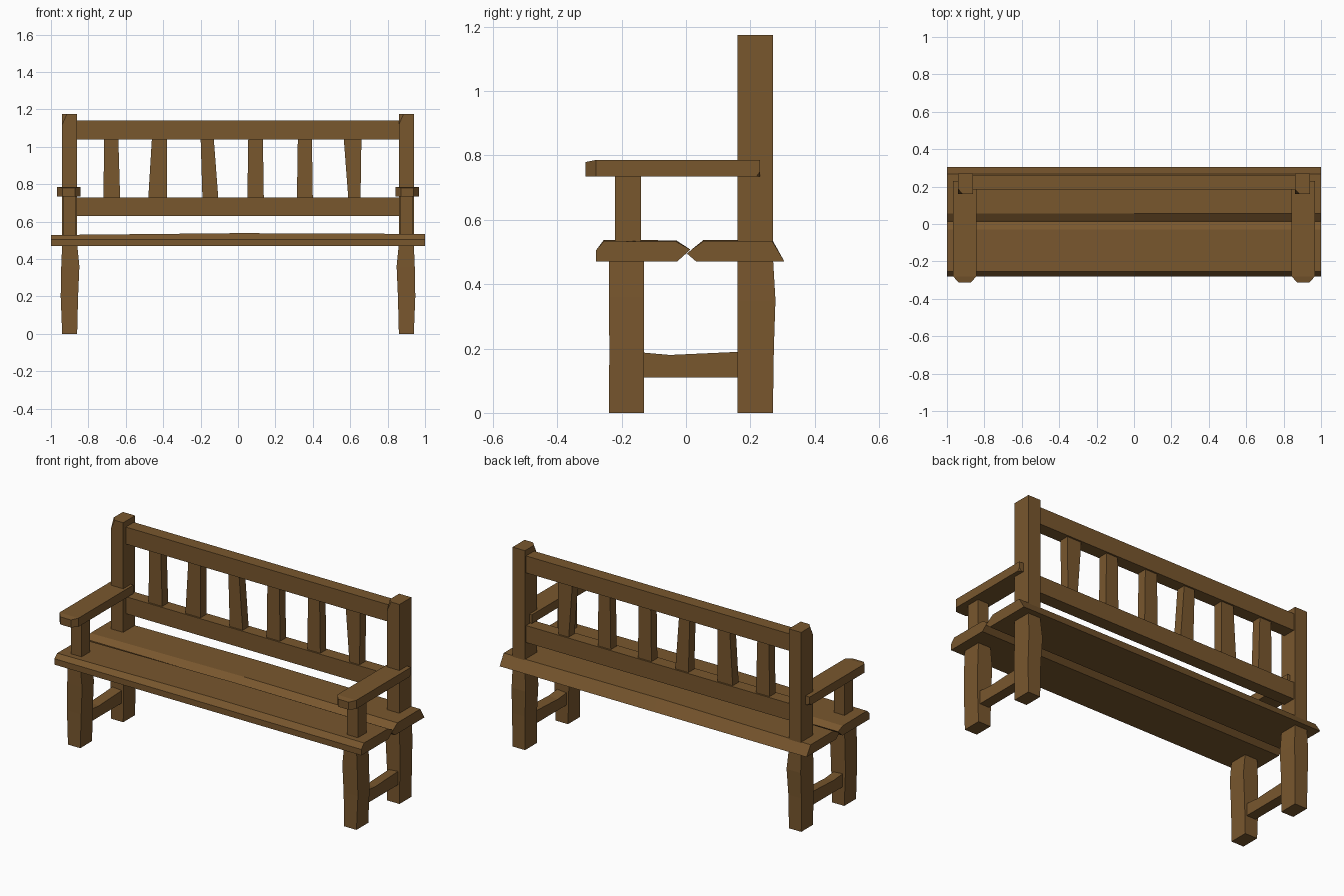
import bpy, bmesh
from mathutils import Vector

if "Cube" in bpy.data.objects:
    bpy.data.objects.remove(bpy.data.objects["Cube"])

wood = bpy.data.materials.new("wood")
wood.diffuse_color = (0.19, 0.095, 0.027, 1)
wood.use_nodes = True
wood.node_tree.nodes["Principled BSDF"].inputs["Base Color"].default_value = wood.diffuse_color


def loft(name, rings, chips=()):
    """Skin a list of equal point loops; chips are (point, normal) corner cuts."""
    bm = bmesh.new()
    loops = [[bm.verts.new(p) for p in r] for r in rings]
    n = len(loops[0])
    for a, b in zip(loops, loops[1:]):
        for i in range(n):
            j = (i + 1) % n
            bm.faces.new((a[i], a[j], b[j], b[i]))
    bm.faces.new(loops[0][::-1])
    bm.faces.new(loops[-1])
    for co, no in chips:
        bmesh.ops.bisect_plane(bm, geom=bm.verts[:] + bm.edges[:] + bm.faces[:],
                               plane_co=Vector(co), plane_no=Vector(no), clear_outer=True)
        bmesh.ops.holes_fill(bm, edges=[e for e in bm.edges if e.is_boundary], sides=0)
    bmesh.ops.recalc_face_normals(bm, faces=bm.faces[:])
    me = bpy.data.meshes.new(name)
    bm.to_mesh(me)
    bm.free()
    me.materials.append(wood)
    ob = bpy.data.objects.new(name, me)
    bpy.context.collection.objects.link(ob)
    return ob


def ring(z, x0, x1, y0, y1):
    return [(x0, y0, z), (x1, y0, z), (x1, y1, z), (x0, y1, z)]


def box(name, x0, x1, y0, y1, z0, z1, chips=()):
    return loft(name, [ring(z0, x0, x1, y0, y1), ring(z1, x0, x1, y0, y1)], chips)


def side_ring(s, z, xi, xo, y0, y1):
    return ring(z, min(s * xi, s * xo), max(s * xi, s * xo), y0, y1)


# Seat planks: profiles in (y, z) run along x with a slight hand-hewn swell
front_profile = [(-.28, .47), (-.28, .505), (-.255, .532), (-.03, .53), (.013, .508), (0, .495), (-.028, .47)]
back_profile = [(.032, .47), (.003, .495), (.018, .508), (.055, .532), (.268, .532), (.306, .47)]
for name, prof in (("front_seat_plank", front_profile), ("back_seat_plank", back_profile)):
    loft(name, [[(x, y, z + (dz if z > .52 else 0)) for y, z in prof]
                for x, dz in ((-1, -.004), (0, .006), (1, .002))])

for s, side in ((-1, "left"), (1, "right")):
    # Back post with a swollen leg and a chipped top corner
    cx = s * .9
    loft(side + "_back_post", [
        side_ring(s, 0, .86, .94, .16, .27),
        side_ring(s, .2, .858, .943, .16, .273),
        side_ring(s, .35, .85, .942, .16, .278),
        side_ring(s, .47, .86, .94, .16, .271),
        side_ring(s, 1.175, .86, .94, .16, .271)],
        [((cx - .015, .16, 1.175), (-.8, -.75, .35))])
    # Front leg
    loft(side + "_front_leg", [
        side_ring(s, 0, .86, .94, -.24, -.13),
        side_ring(s, .2, .855, .948, -.238, -.13),
        side_ring(s, .36, .848, .945, -.24, -.13),
        side_ring(s, .48, .86, .94, -.24, -.13)])
    # Side stretcher with a slightly dished top
    loft(side + "_stretcher", [
        [(s * xx, y, z) for xx, z in ((.87, .11), (.93, .11), (.93, zt), (.87, zt - .005))]
        for y, zt in ((-.14, .188), (-.05, .18), (.17, .19))])
    # Arm support
    box(side + "_arm_support", cx - .035, cx + .035, -.22, -.14, .52, .74)
    # Armrest with clipped front corners
    a, b = sorted((s * .843, s * .967))
    box(side + "_armrest", a, b, -.312, .23, .735, .786, [
        ((a, -.28, .76), (-.8, -.7, 0)),
        ((b, -.28, .76), (.8, -.7, 0)),
        ((cx, -.28, .786), (0, -.2, 1)),
        ((b, .23, .75), (.5, .7, -.5)) if s > 0 else ((a, .23, .75), (-.5, .7, -.5))])

# Back rails
box("top_back_rail", -.87, .87, .185, .26, 1.04, 1.14)
box("lower_back_rail", -.87, .87, .185, .26, .63, .73)

# Uneven back slats: bottom span, top span
slats = [(-.72, -.63, -.715, -.64), (-.48, -.38, -.46, -.38), (-.19, -.105, -.2, -.13),
         (.05, .138, .055, .133), (.315, .40, .32, .395), (.59, .655, .565, .66)]
for i, (b0, b1, t0, t1) in enumerate(slats):
    loft(f"back_slat_{i + 1}", [ring(.72, b0, b1, .195, .25), ring(1.05, t0, t1, .195, .25)])
